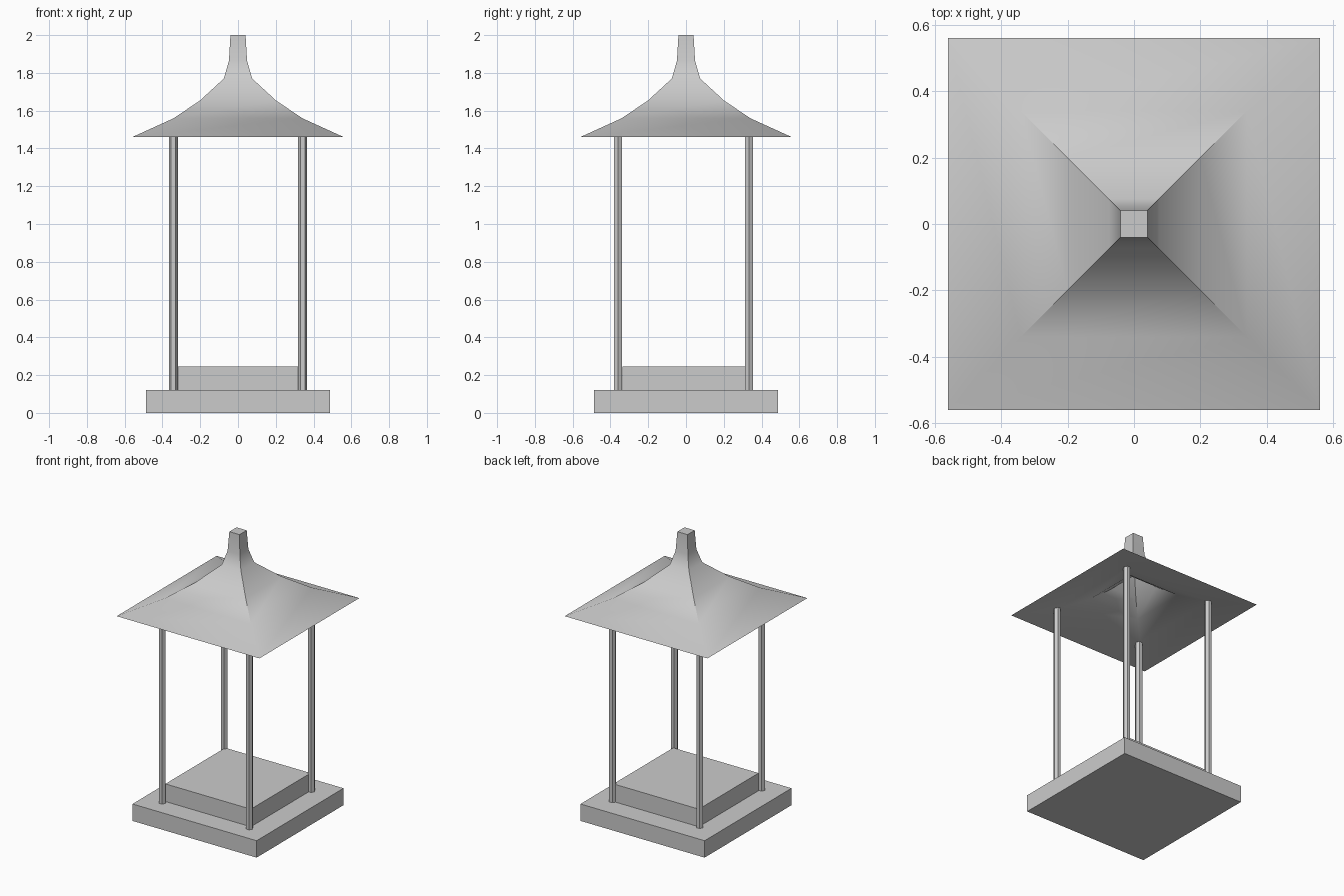
import bpy, bmesh, math

if "Cube" in bpy.data.objects:
    bpy.data.objects.remove(bpy.data.objects["Cube"])

stone = bpy.data.materials.new("light_grey_stone")
stone.use_nodes = True
GREY = (0.6, 0.6, 0.6, 1)
stone.diffuse_color = GREY
stone.node_tree.nodes["Principled BSDF"].inputs["Base Color"].default_value = GREY


def finish(name, bm):
    mesh = bpy.data.meshes.new(name)
    bmesh.ops.recalc_face_normals(bm, faces=bm.faces)
    bm.to_mesh(mesh)
    bm.free()
    mesh.materials.append(stone)
    ob = bpy.data.objects.new(name, mesh)
    bpy.context.collection.objects.link(ob)
    return ob


def slab(name, half, bottom, top):
    bm = bmesh.new()
    bmesh.ops.create_cube(bm, size=1)
    for v in bm.verts:
        v.co = (v.co.x * 2 * half, v.co.y * 2 * half, bottom if v.co.z < 0 else top)
    return finish(name, bm)


def post(name, x, y):
    # Hexagonal post with corners pointing along x
    bm = bmesh.new()
    bmesh.ops.create_cone(bm, cap_ends=True, segments=6, radius1=0.024,
                          radius2=0.024, depth=1.42)
    for v in bm.verts:
        v.co = (v.co.y + x, v.co.x + y, v.co.z + 0.81)
    return finish(name, bm)


def square_loft(name, profile):
    # Joins square rings given as (half width, height), closing both ends
    bm = bmesh.new()
    rings = [[bm.verts.new((sx * r, sy * r, z))
              for sx, sy in ((-1, -1), (1, -1), (1, 1), (-1, 1))]
             for r, z in profile]
    for a, b in zip(rings, rings[1:]):
        for i in range(4):
            j = (i + 1) % 4
            bm.faces.new((a[i], a[j], b[j], b[i]))
    bm.faces.new(rings[0])
    bm.faces.new(rings[-1])
    return finish(name, bm)


# Stepped base
slab("base_slab", 0.487, 0, 0.12)
slab("raised_platform", 0.335, 0.12, 0.245)

# Four slender posts
for side, x in (("right", -0.342), ("left", 0.342)):
    for end, y in (("front", -0.36), ("back", 0.334)):
        post(f"{end}_{side}_post", x, y)

# Flared roof: hollow underside, out to the thin eaves, up to the finial
roof = square_loft("flared_roof", [
    (0.03, 1.74), (0.1, 1.625), (0.2, 1.555), (0.34, 1.5),
    (0.56, 1.46),
    (0.34, 1.56), (0.2, 1.655), (0.075, 1.77), (0.048, 1.865), (0.04, 2.0)])
bpy.ops.object.select_all(action="DESELECT")
roof.select_set(True)
bpy.context.view_layer.objects.active = roof
bpy.ops.object.shade_smooth_by_angle(angle=math.radians(35))
